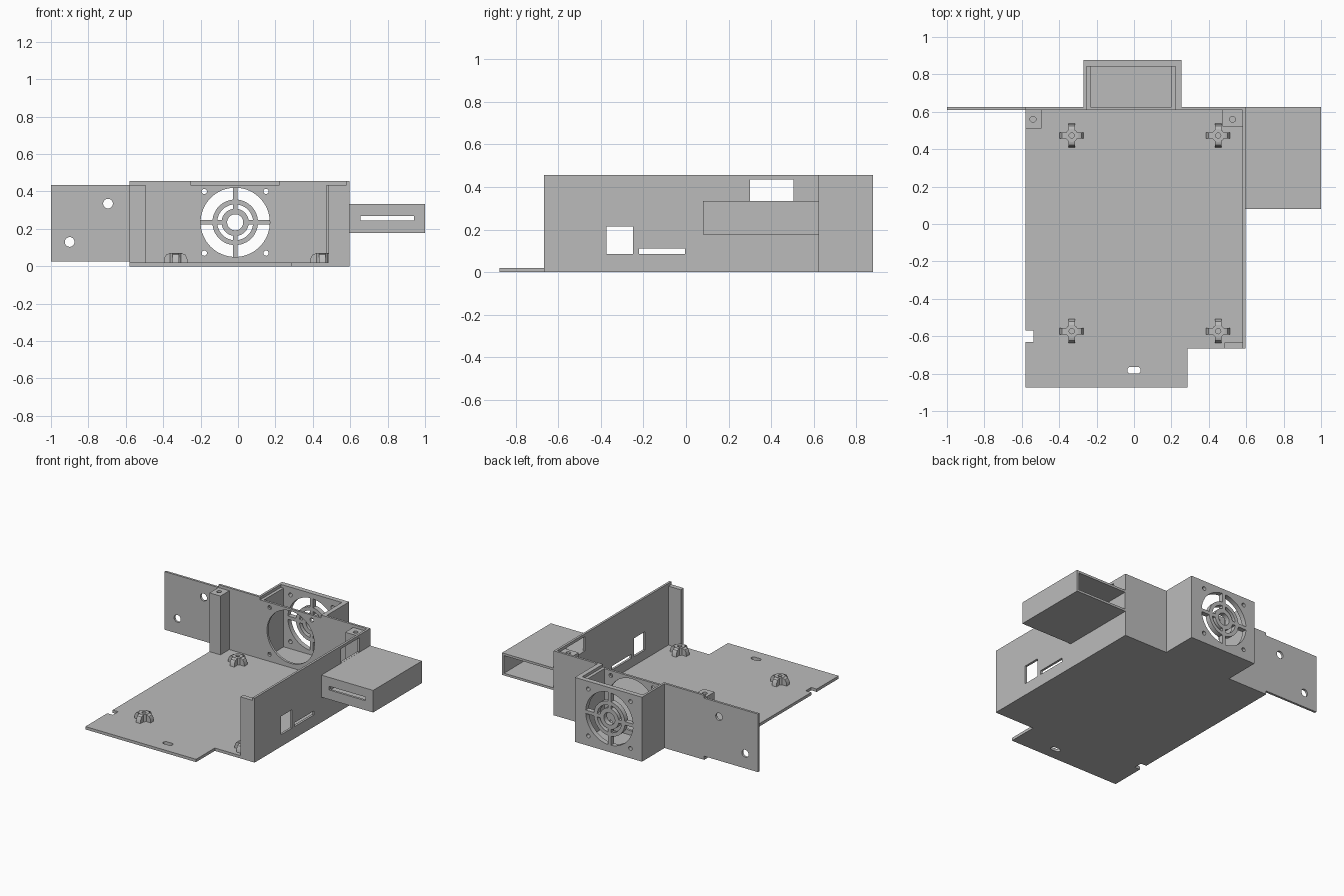
import bpy, bmesh, math
from mathutils import Matrix, Vector

old = bpy.data.objects.get("Cube")
if old:
    bpy.data.objects.remove(old, do_unlink=True)

grey = bpy.data.materials.new("plain grey")
grey.use_nodes = True
COLOUR = (0.5, 0.5, 0.5, 1)
grey.diffuse_color = COLOUR
grey.node_tree.nodes["Principled BSDF"].inputs["Base Color"].default_value = COLOUR

TURN = {"x": Matrix.Rotation(math.pi / 2, 4, "Y"),
        "y": Matrix.Rotation(math.pi / 2, 4, "X"),
        "z": Matrix.Identity(4)}


def finish(name, bm):
    bmesh.ops.recalc_face_normals(bm, faces=bm.faces)
    mesh = bpy.data.meshes.new(name)
    bm.to_mesh(mesh)
    bm.free()
    mesh.materials.append(grey)
    ob = bpy.data.objects.new(name, mesh)
    bpy.context.collection.objects.link(ob)
    return ob


def box(name, x0, x1, y0, y1, z0, z1):
    bm = bmesh.new()
    size = Matrix.Diagonal((x1 - x0, y1 - y0, z1 - z0, 1))
    mid = Matrix.Translation(((x0 + x1) / 2, (y0 + y1) / 2, (z0 + z1) / 2))
    bmesh.ops.create_cube(bm, size=1, matrix=mid @ size)
    return finish(name, bm)


def rod(name, centre, radius, length, axis="z", sides=32):
    bm = bmesh.new()
    bmesh.ops.create_cone(bm, cap_ends=True, segments=sides, radius1=radius,
                          radius2=radius, depth=length,
                          matrix=Matrix.Translation(centre) @ TURN[axis])
    return finish(name, bm)


def prism(name, points, offset, matrix=Matrix.Identity(4)):
    """Extrude a closed outline by the offset vector."""
    bm = bmesh.new()
    face = bm.faces.new([bm.verts.new(p) for p in points])
    out = bmesh.ops.extrude_face_region(bm, geom=[face])
    verts = [v for v in out["geom"] if isinstance(v, bmesh.types.BMVert)]
    bmesh.ops.translate(bm, verts=verts, vec=offset)
    bm.transform(matrix)
    return finish(name, bm)


def cut(ob, *cutters):
    for c in cutters:
        c.hide_render = True
        mod = ob.modifiers.new("cut", "BOOLEAN")
        mod.operation, mod.solver, mod.object = "DIFFERENCE", "EXACT", c
        bpy.context.view_layer.objects.active = ob
        bpy.ops.object.modifier_apply(modifier=mod.name)
        bpy.data.objects.remove(c, do_unlink=True)
    return ob


LEFT, RIGHT, BACK, FRONT = -0.58, 0.596, 0.625, -0.666
TOP, LEDGE, FLOOR, WALL = 0.455, 0.435, 0.02, 0.016
FAN = Vector((-0.015, 0, 0.235))

# Floor with front tongue, edge notch and rounded slot
outline = [(LEFT, -0.875), (0.285, -0.875), (0.285, FRONT),
           (RIGHT, FRONT), (RIGHT, BACK), (LEFT, BACK)]
floor = prism("floor", [(x, y, 0) for x, y in outline], (0, 0, FLOOR))
cut(floor, box("notch", -0.7, -0.537, -0.63, -0.57, -1, 1),
    box("slot", -0.018, 0.018, -0.8, -0.764, -1, 1),
    *[rod("slot_end", (x, -0.782, 0), 0.018, 1) for x in (-0.018, 0.018)])

# Side wall with port openings
side = box("side_wall", RIGHT - WALL, RIGHT, FRONT, BACK, 0, TOP)
cut(side, box("port", 0.5, 0.7, -0.373, -0.249, 0.084, 0.214),
    box("slit", 0.5, 0.7, -0.22, -0.005, 0.084, 0.112),
    box("cable_window", 0.5, 0.7, 0.3, 0.505, 0.334, LEDGE))


def screw_holes():
    return [rod("screw_hole", FAN + Vector((sx * 0.165, 0.7, sz * 0.165)), 0.014, 0.6, "y", 20)
            for sx in (-1, 1) for sz in (-1, 1)]


def fan_hole():
    return rod("fan_hole", FAN + Vector((0, 0.7, 0)), 0.185, 0.6, "y", 64)


def lid_rebate():
    return box("lid_rebate", -0.254, 0.222, 0.5, 0.842, LEDGE, 0.6)


# Back wall with fan opening, and the mounting wing beside it
back = box("back_wall", LEFT, RIGHT, BACK - WALL, BACK, 0, TOP)
cut(back, fan_hole(), lid_rebate(), *screw_holes())
wing = box("mounting_wing", -1, LEFT, BACK - WALL, BACK, 0.025, LEDGE)
cut(wing, *[rod("wing_hole", (x, BACK, z), 0.026, 0.2, "y")
            for x, z in ((-0.695, 0.335), (-0.9, 0.13))])

# Fan housing, open at the top with a ledge for a lid
housing = box("fan_housing", -0.27, 0.255, BACK, 0.877, 0, TOP)
cut(housing, box("cavity", -0.233, 0.2, 0.5, 0.842, FLOOR, 0.6),
    lid_rebate(), fan_hole(), *screw_holes())

# Fan grille: two rings and four spokes
GRILLE_Y, DEPTH = 0.8595, 0.035
for name, outer, inner in (("outer_ring", 0.122, 0.096), ("inner_ring", 0.073, 0.043)):
    centre = FAN + Vector((0, GRILLE_Y, 0))
    cut(rod("grille_" + name, centre, outer, DEPTH, "y", 48),
        rod("ring_hole", centre, inner, 0.2, "y", 48))
y0, y1 = GRILLE_Y - DEPTH / 2, GRILLE_Y + DEPTH / 2
for s in (-1, 1):
    a, b = sorted((s * 0.06, s * 0.187))
    box("grille_spoke", FAN.x + a, FAN.x + b, y0, y1, FAN.z - 0.012, FAN.z + 0.012)
    box("grille_spoke", FAN.x - 0.012, FAN.x + 0.012, y0, y1, FAN.z + a, FAN.z + b)

# Side sleeve, open at the back with a slit in front
sleeve = box("side_sleeve", RIGHT, 1, 0.08, BACK, 0.177, 0.333)
cut(sleeve, box("sleeve_cavity", RIGHT + 0.003, 0.984, 0.096, 0.8, 0.193, 0.317),
    box("sleeve_slit", 0.655, 0.94, 0, 0.2, 0.244, 0.27))

# Corner posts carrying the lid
for name, x0, x1, y0, hole_x in (("left_post", LEFT, -0.494, 0.51, -0.54),
                                 ("right_post", 0.474, RIGHT - WALL, 0.52, 0.527)):
    cut(box(name, x0, x1, y0, BACK - WALL, FLOOR, LEDGE),
        rod("post_hole", (hole_x, 0.56, LEDGE), 0.016, 0.2, "z", 20))
box("front_post", 0.484, RIGHT - WALL, FRONT, -0.633, FLOOR, LEDGE)

# Board standoffs with four curved gussets each
GUSSET = [(0.02, FLOOR), (0.064, FLOOR), (0.061, 0.045), (0.051, 0.062),
          (0.034, 0.069), (0.02, 0.069)]
for x in (-0.333, 0.45):
    for y in (-0.573, 0.473):
        cut(rod("standoff", (x, y, 0.045), 0.034, 0.052, "z", 24),
            rod("standoff_hole", (x, y, 0.06), 0.014, 0.07, "z", 20))
        for k in range(4):
            place = Matrix.Translation((x, y, 0)) @ Matrix.Rotation(k * math.pi / 2, 4, "Z")
            prism("standoff_gusset", [(r, -0.017, z) for r, z in GUSSET],
                  (0, 0.034, 0), place)

# Smooth the round parts, keep edges crisp
bpy.ops.object.select_all(action="DESELECT")
for ob in bpy.context.collection.objects:
    if ob.type == "MESH" and grey.name in ob.data.materials:
        ob.select_set(True)
        bpy.context.view_layer.objects.active = ob
bpy.ops.object.shade_smooth_by_angle(angle=math.radians(30))
